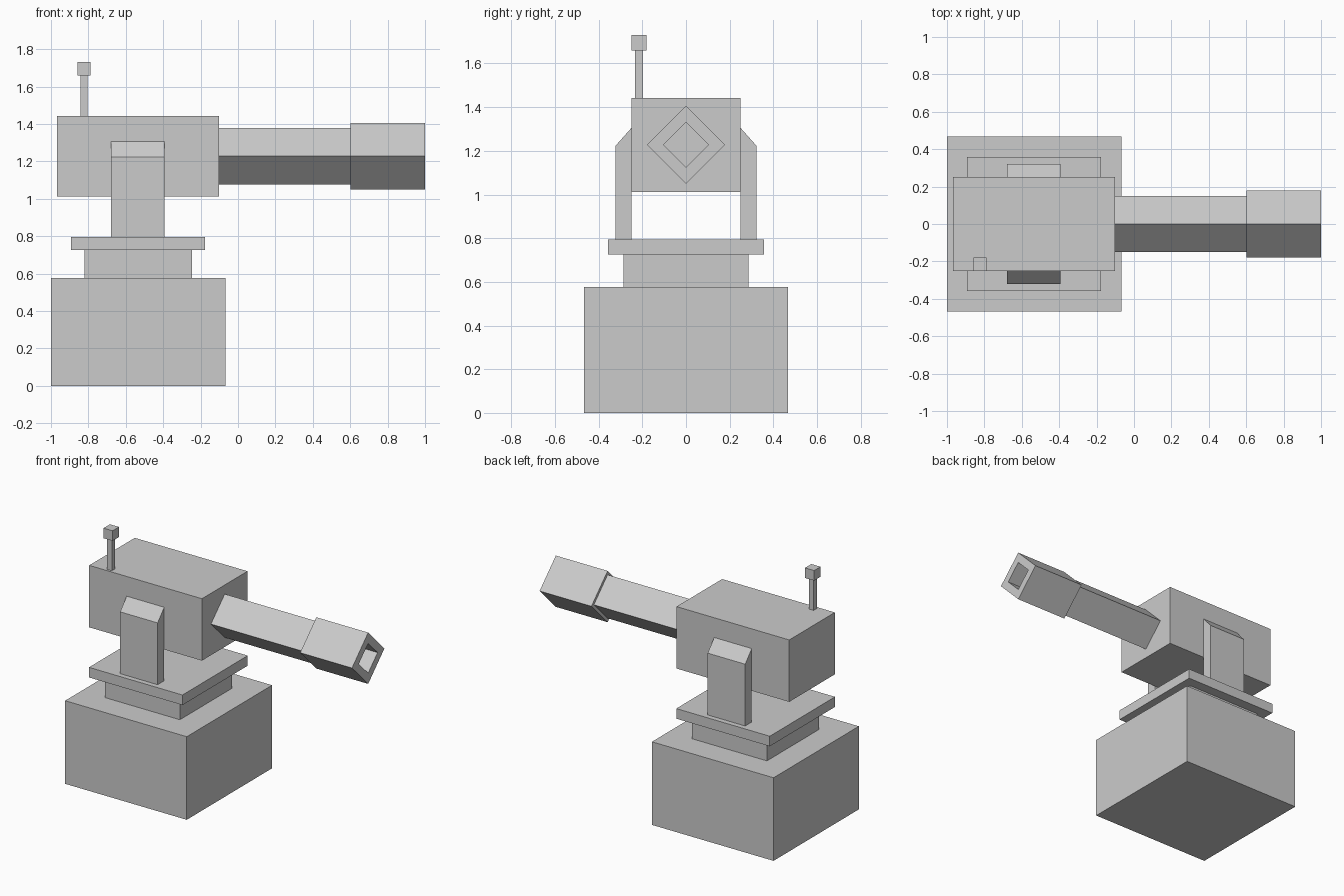
import bpy
import bmesh
from mathutils import Vector

if "Cube" in bpy.data.objects:
    bpy.data.objects.remove(bpy.data.objects["Cube"], do_unlink=True)

grey = bpy.data.materials.new("plain grey")
grey.use_nodes = True
GREY = (0.6, 0.6, 0.6, 1)
grey.diffuse_color = GREY
grey.node_tree.nodes["Principled BSDF"].inputs["Base Color"].default_value = GREY


def finish(name, bm):
    bmesh.ops.recalc_face_normals(bm, faces=bm.faces)
    mesh = bpy.data.meshes.new(name)
    bm.to_mesh(mesh)
    bm.free()
    mesh.materials.append(grey)
    obj = bpy.data.objects.new(name, mesh)
    bpy.context.collection.objects.link(obj)
    return obj


def prism(name, profile, x0, x1, bore=None):
    """Extrude a (y, z) profile along x; bore = (scale, depth) sinks a hole in the far end."""
    bm = bmesh.new()
    face = bm.faces.new([bm.verts.new((x0, y, z)) for y, z in profile])
    new = bmesh.ops.extrude_face_region(bm, geom=[face], use_keep_orig=True)["geom"]
    end = next(g for g in new if isinstance(g, bmesh.types.BMFace))
    bmesh.ops.translate(bm, verts=end.verts[:], vec=(x1 - x0, 0, 0))
    if bore:
        scale, depth = bore
        # Rim: shrink a copy of the end, then push it inwards
        for factor, shift in ((scale, 0), (1, -depth)):
            new = bmesh.ops.extrude_discrete_faces(bm, faces=[end])["faces"]
            end = new[0]
            mid = end.calc_center_median()
            for v in end.verts:
                v.co = mid + (v.co - mid) * factor + Vector((shift, 0, 0))
    return finish(name, bm)


def box(name, x0, x1, y0, y1, z0, z1):
    return prism(name, [(y0, z0), (y1, z0), (y1, z1), (y0, z1)], x0, x1)


def diamond(r, z=1.228):
    return [(-r, z), (0, z - r), (r, z), (0, z + r)]


# Stacked base
box("base", -1, -0.066, -0.468, 0.468, 0, 0.577)
box("neck", -0.822, -0.246, -0.286, 0.286, 0.577, 0.725)
box("turntable", -0.894, -0.176, -0.358, 0.358, 0.725, 0.795)

# Head and its two side brackets with sloped tops
box("head", -0.968, -0.102, -0.25, 0.25, 1.012, 1.442)
for side, label in ((1, "left"), (-1, "right")):
    outline = [(0.25, 0.795), (0.322, 0.795), (0.322, 1.224), (0.25, 1.305)]
    prism(label + "_bracket", [(side * y, z) for y, z in outline], -0.68, -0.392)

# Diamond-section barrel and hollow muzzle
prism("barrel", diamond(0.151), -0.102, 0.602)
prism("muzzle", diamond(0.178), 0.602, 1, bore=(0.58, 0.3))

# Antenna
box("antenna_pole", -0.841, -0.805, -0.234, -0.198, 1.442, 1.66)
box("antenna_tip", -0.858, -0.788, -0.25, -0.18, 1.66, 1.73)
